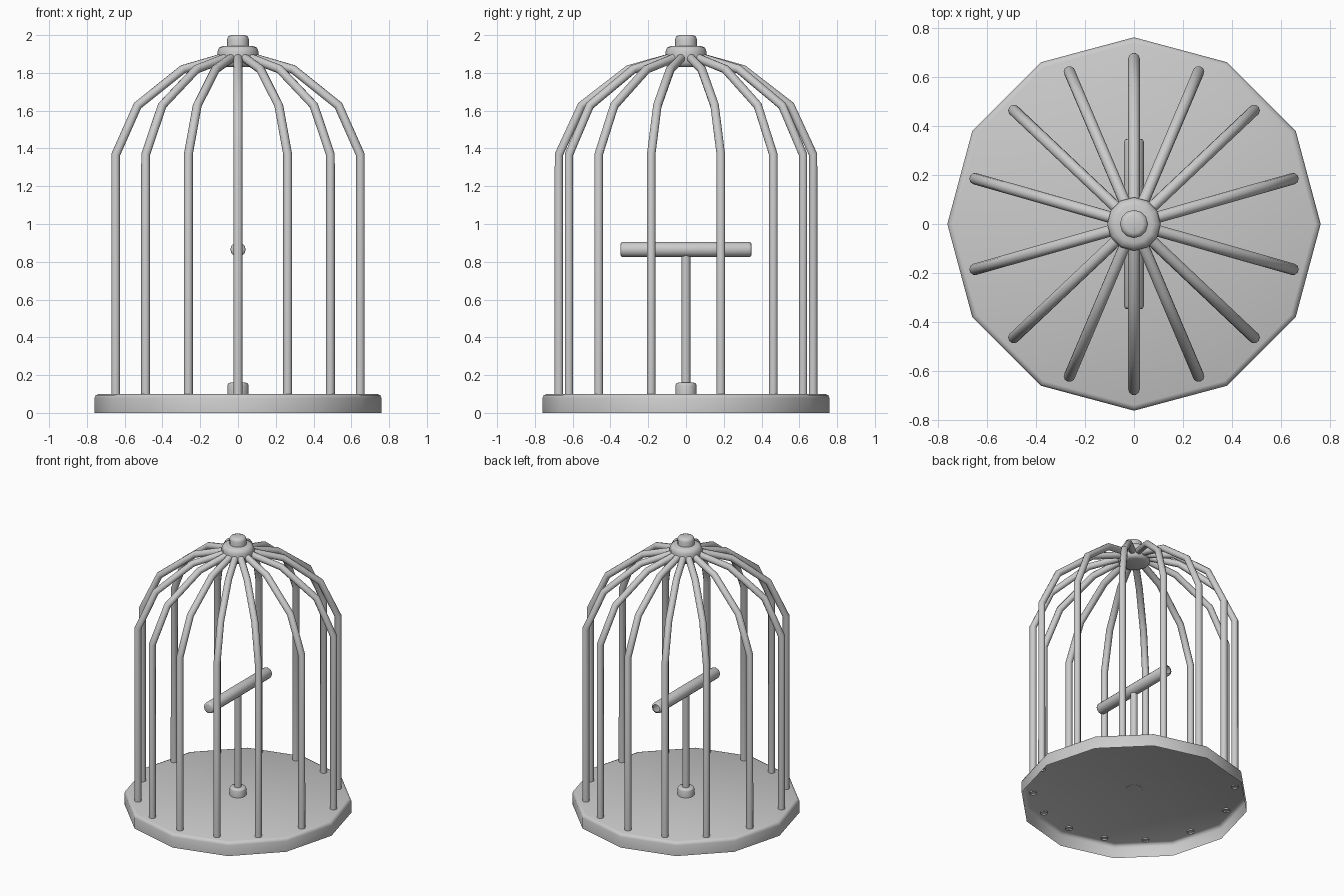
import bpy
import bmesh
from math import sin, cos, pi, radians

if "Cube" in bpy.data.objects:
    bpy.data.objects.remove(bpy.data.objects["Cube"])


def cylinder(name, radius, z0, z1, sides, bevel, both_ends=False, open_bottom=False):
    """Upright smooth cylinder, rounded top rim (optionally both), optional open bottom."""
    half = (z1 - z0) / 2
    bpy.ops.mesh.primitive_cylinder_add(vertices=sides, radius=radius, depth=z1 - z0,
                                        location=(0, 0, (z0 + z1) / 2))
    ob = bpy.context.object
    ob.name = name
    bm = bmesh.new()
    bm.from_mesh(ob.data)
    if bevel:
        rims = [e for e in bm.edges
                if all(v.co.z > half - 1e-4 for v in e.verts)
                or (both_ends and all(v.co.z < -half + 1e-4 for v in e.verts))]
        bmesh.ops.bevel(bm, geom=rims, offset=bevel, segments=2, profile=0.5, affect='EDGES')
    if open_bottom:
        caps = [f for f in bm.faces if all(v.co.z < -half + 1e-4 for v in f.verts)]
        bmesh.ops.delete(bm, geom=caps, context='FACES')
    bm.to_mesh(ob.data)
    bm.free()
    bpy.ops.object.shade_smooth_by_angle(angle=radians(75))
    return ob


# twelve-sided floor tray, hollow underneath
cylinder("base", 0.76, 0, 0.10, 12, 0.022, open_bottom=True)

# perch stand: foot, post and crossbar running front to back
cylinder("perch_foot", 0.056, 0.098, 0.16, 12, 0.013)
cylinder("perch_post", 0.0235, 0.12, 0.86, 12, 0)
perch = cylinder("perch_bar", 0.0405, -0.347, 0.347, 12, 0.013, True, True)
perch.rotation_euler = (pi / 2, 0, 0)
perch.location = (0, 0, 0.865)

# crown disc and knob
cylinder("crown_disc", 0.109, 1.83, 1.943, 12, 0.03, True)
cylinder("crown_knob", 0.057, 1.93, 2.0, 12, 0.02)

# bent cage bars, open tubes just piercing the floor: (radius, height) profile
profile = [(0.673, 0.09), (0.673, 1.368), (0.553, 1.627), (0.304, 1.819), (0.04, 1.893)]
quarter = [15.9, 43.4, 67.0]
angles = [90, 270]
for a in quarter:
    angles += [a, 180 - a, 180 + a, 360 - a]

for n, deg in enumerate(sorted(angles), 1):
    t = radians(deg)
    cu = bpy.data.curves.new(f"cage_bar_{n}", 'CURVE')
    cu.dimensions = '3D'
    cu.bevel_depth = 0.0235
    cu.bevel_resolution = 3
    sp = cu.splines.new('POLY')
    sp.points.add(len(profile) - 1)
    for p, (r, z) in zip(sp.points, profile):
        p.co = (r * cos(t), r * sin(t), z, 1)
    ob = bpy.data.objects.new(f"cage_bar_{n}", cu)
    bpy.context.collection.objects.link(ob)
    bpy.ops.object.select_all(action='DESELECT')
    ob.select_set(True)
    bpy.context.view_layer.objects.active = ob
    bpy.ops.object.convert(target='MESH')
    bpy.ops.object.shade_smooth_by_angle(angle=radians(75))
